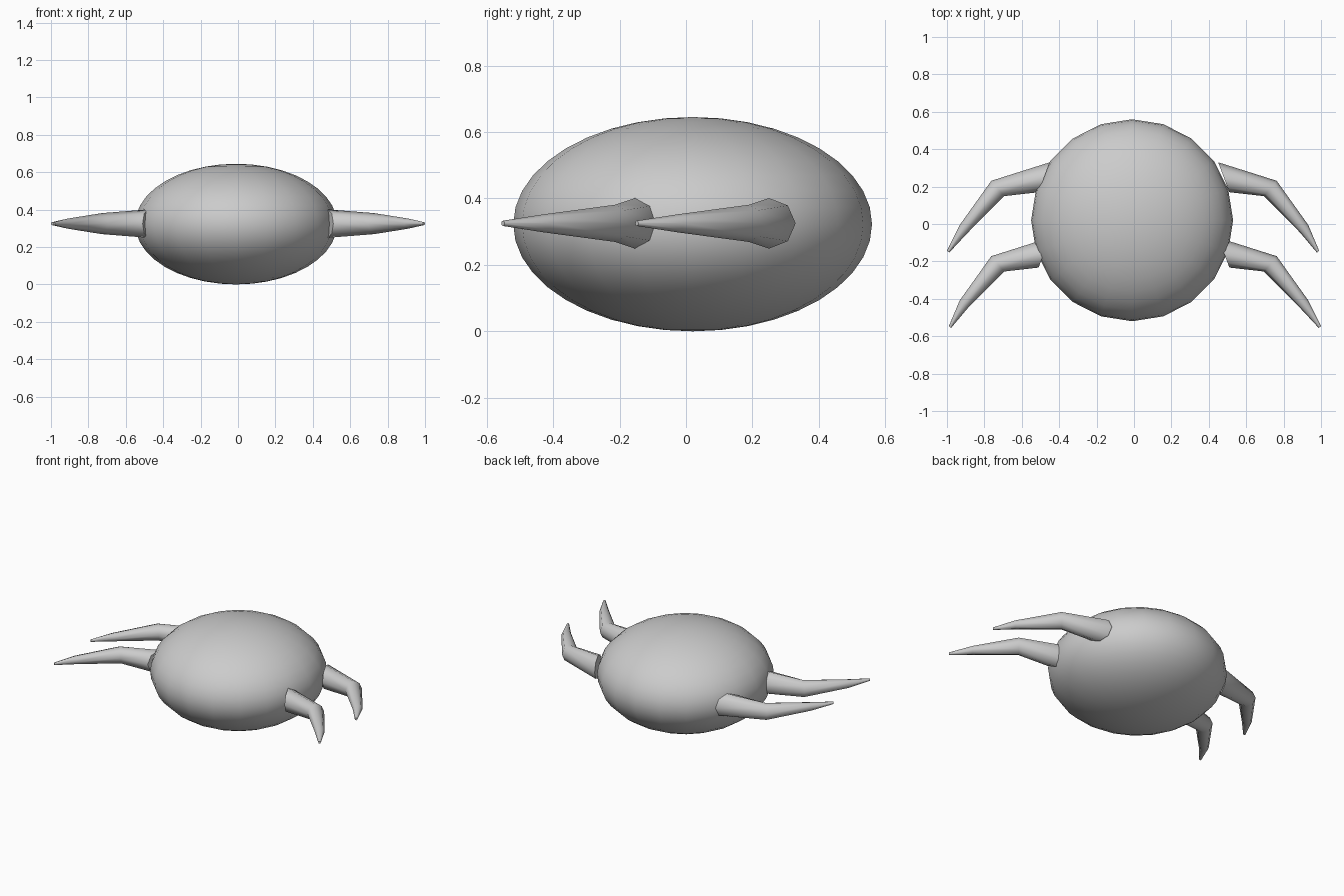
import bpy, bmesh
from math import sin, cos, pi, radians
from mathutils import Vector

if "Cube" in bpy.data.objects:
    bpy.data.objects.remove(bpy.data.objects["Cube"])

LEG_Z = 0.325


def smooth(obj, angle):
    bpy.ops.object.select_all(action='DESELECT')
    obj.select_set(True)
    bpy.context.view_layer.objects.active = obj
    bpy.ops.object.shade_smooth_by_angle(angle=radians(angle))


# Flattened round body
bpy.ops.mesh.primitive_uv_sphere_add(segments=20, ring_count=20, radius=1,
                                     location=(-0.01, 0.02, 0.3225))
body = bpy.context.object
body.name = "body"
body.scale = (0.54, 0.54, 0.3225)
bpy.ops.object.transform_apply(location=False, rotation=False, scale=True)
smooth(body, 60)

# Leg rings: centre (x, y), half width vector (x, y), half height
RINGS = [
    ((0.48, 0.25), (-0.03, 0.08), 0.076),
    ((0.729, 0.19), (0.034, 0.041), 0.056),
    ((0.91, -0.026), (0.022, 0.02), 0.027),
    ((0.984, -0.148), (0.006, 0.005), 0.008),
]


def make_leg(name, side, dy, tip_dx):
    bm = bmesh.new()
    loops = []
    for i, ((cx, cy), (wx, wy), h) in enumerate(RINGS):
        cx += tip_dx if i == 3 else 0
        loop = []
        for k in range(8):
            a = k * pi / 4
            loop.append(bm.verts.new(Vector((side * (cx + wx * cos(a)),
                                             cy + dy + wy * cos(a),
                                             LEG_Z + h * sin(a)))))
        loops.append(loop)
    for a, b in zip(loops, loops[1:]):
        for k in range(8):
            n = (k + 1) % 8
            bm.faces.new((a[k], a[n], b[n], b[k]))
    bm.faces.new(loops[0])
    bm.faces.new(loops[-1])
    bmesh.ops.recalc_face_normals(bm, faces=bm.faces[:])
    mesh = bpy.data.meshes.new(name)
    bm.to_mesh(mesh)
    bm.free()
    obj = bpy.data.objects.new(name, mesh)
    bpy.context.collection.objects.link(obj)
    smooth(obj, 60)


# Four bent claw legs, two per side
make_leg("right_back_leg", 1, 0, 0)
make_leg("right_front_leg", 1, -0.403, 0.01)
make_leg("left_back_leg", -1, 0, 0.01)
make_leg("left_front_leg", -1, -0.403, 0)
